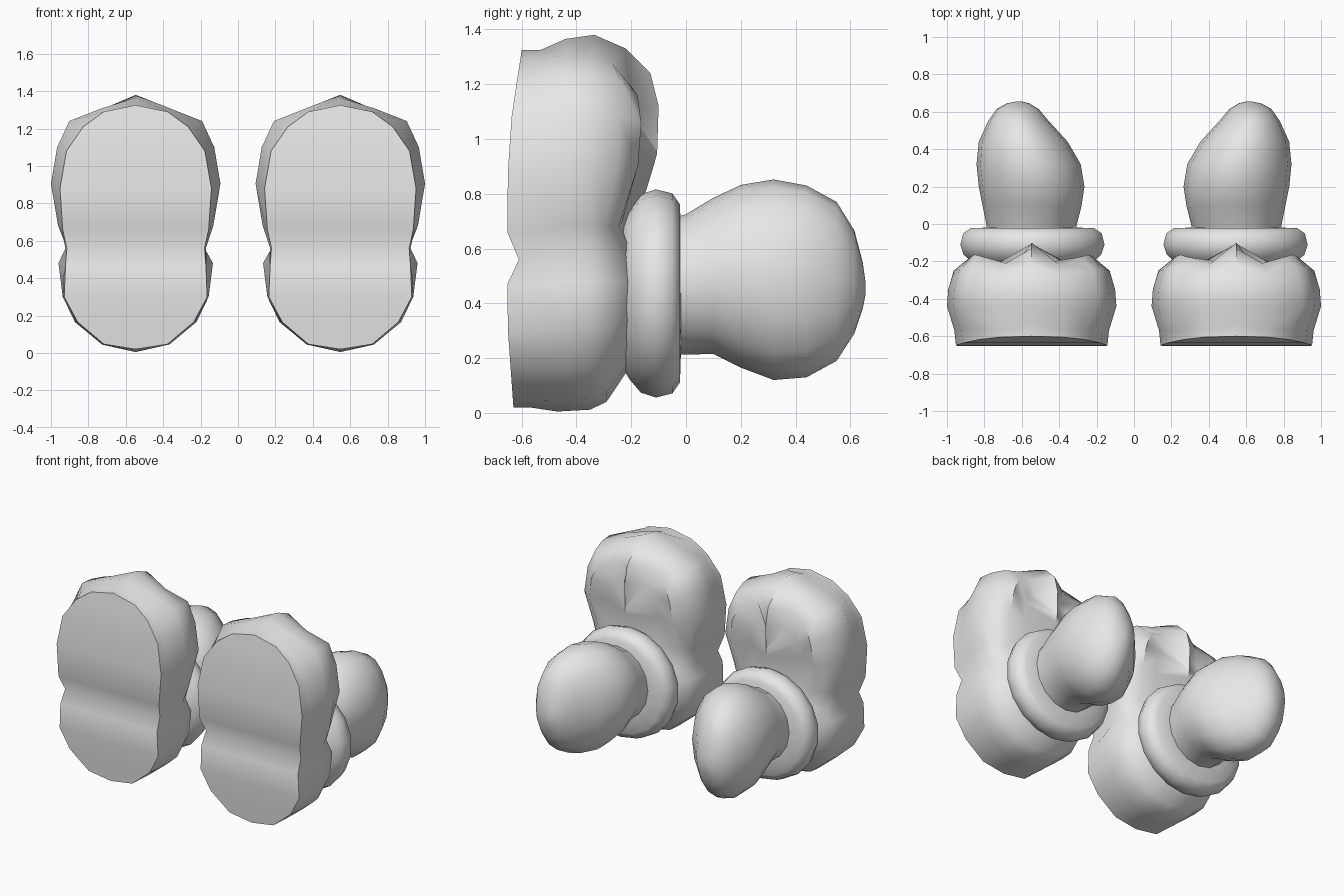
import bpy, bmesh, math

if "Cube" in bpy.data.objects:
    bpy.data.objects.remove(bpy.data.objects["Cube"])

grey = bpy.data.materials.new("plain grey")
grey.diffuse_color = (0.8, 0.8, 0.8, 1)
grey.use_nodes = True
grey.node_tree.nodes["Principled BSDF"].inputs["Base Color"].default_value = grey.diffuse_color
CX = 0.547  # sideways offset of each leg


def lerp(table, v):
    """Piecewise linear lookup in a list of (key, value) pairs."""
    if v <= table[0][0]:
        return table[0][1]
    for (a, p), (b, q) in zip(table, table[1:]):
        if v <= b:
            return p + (q - p) * (v - a) / (b - a)
    return table[-1][1]


def finish(bm, name, angle):
    """Clean the mesh, then make the right part and its mirrored left twin."""
    bmesh.ops.remove_doubles(bm, verts=bm.verts, dist=0.002)
    bmesh.ops.recalc_face_normals(bm, faces=bm.faces)
    for side, sx in (("right", 1), ("left", -1)):
        part = bm.copy()
        for v in part.verts:
            v.co.x *= sx
        if sx < 0:
            bmesh.ops.reverse_faces(part, faces=part.faces)
        me = bpy.data.meshes.new(side + "_" + name)
        part.to_mesh(me)
        part.free()
        me.materials.append(grey)
        ob = bpy.data.objects.new(side + "_" + name, me)
        bpy.context.collection.objects.link(ob)
        bpy.ops.object.select_all(action="DESELECT")
        ob.select_set(True)
        bpy.context.view_layer.objects.active = ob
        bpy.ops.object.shade_smooth_by_angle(angle=math.radians(angle))
    bm.free()


def bridge(bm, a, b):
    n = len(a)
    for i in range(n):
        j = (i + 1) % n
        bm.faces.new((a[i], a[j], b[j], b[i]))


# --- boot: half outlines (x, z) from toe top to heel bottom ---
SOLE = [(0, 1.325), (.17, 1.29), (.28, 1.21), (.37, 1.08), (.405, .88), (.39, .66),
        (.368, .56), (.375, .47), (.382, .30), (.31, .165), (.17, .047), (0, .02)]
WIDE = [(0, 1.38), (.19, 1.305), (.355, 1.24), (.42, 1.10), (.453, .905), (.415, .68),
        (.368, .56), (.413, .48), (.39, .30), (.325, .165), (.18, .045), (0, .005)]
SOLE_Y = [(.02, -.63), (.3, -.65), (.47, -.652), (.56, -.61), (.66, -.652), (.9, -.65),
          (1.1, -.635), (1.32, -.60)]
SHOULDER_Y = [(.05, -.29), (.4, -.27), (.68, -.30), (.9, -.25), (1.2, -.24)]
BUMP_Y = [(.13, -.23), (.45, -.2), (.58, -.22), (.68, -.245), (.9, -.175), (1.1, -.16), (1.17, -.18)]
VALLEY_Y = [(.3, -.15), (.6, -.19), (.7, -.25), (.9, -.21), (1.1, -.205)]
RIDGE_Y = [(.45, -.12), (.6, -.17), (.7, -.19), (.8, -.145), (.95, -.105)]
TOE_RIDGE = {3: (1.38, -.335), 4: (1.33, -.22), 5: (1.24, -.13), 6: (1.12, -.10), 7: (.96, -.105)}


def shrink(p, s):
    t = min(max(p[1], .45), .95)
    return p[0] * s, t + (p[1] - t) * s


def boot_point(ring, i):
    if i == 0 and ring in TOE_RIDGE:
        z, y = TOE_RIDGE[ring]
        return 0, y, z
    if ring < 2:
        x, z = SOLE[i]
        return x * (1 + .02 * ring), lerp(SOLE_Y, z) if ring == 0 else (-.53 if i == 0 else -.57), z
    x, z = shrink(WIDE[i], {2: 1, 3: .985, 4: .92, 5: .72, 6: .42, 7: 0}[ring])
    if ring == 2:
        if i == 0:
            z = 1.365
        return x, -.44 if i < 11 else -.47, z
    if ring == 3:
        return x, -.35, z
    y = lerp({4: SHOULDER_Y, 5: BUMP_Y, 6: VALLEY_Y, 7: RIDGE_Y}[ring], z)
    if i == 1 and ring in (4, 5):  # groove beside the toe ridge
        y -= .03
    return x, y, z


bm = bmesh.new()
rings = []
for r in range(8):
    pts = [boot_point(r, i) for i in range(12)]
    pts += [(-x, y, z) for x, y, z in pts[-2:0:-1]]
    rings.append([bm.verts.new((CX + x, y, z)) for x, y, z in pts])
for a, b in zip(rings, rings[1:]):
    bridge(bm, a, b)
s = rings[0]
bm.faces.new((s[0], s[1], s[21]))  # sole, as strips from side to side
for i in range(1, 10):
    bm.faces.new((s[i], s[i + 1], s[21 - i], s[22 - i]))
bm.faces.new((s[10], s[11], s[12]))
finish(bm, "boot", 50)


def loft(sections, n):
    """Loft ellipses along y; each section is (y, x0, x1, z0, z1)."""
    bm = bmesh.new()
    out = []
    for y, x0, x1, z0, z1 in sections:
        out.append([bm.verts.new(((x0 + x1) / 2 + (x1 - x0) / 2 * math.sin(k * math.tau / n), y,
                                  (z0 + z1) / 2 + (z1 - z0) / 2 * math.cos(k * math.tau / n)))
                    for k in range(n)])
    for a, b in zip(out, out[1:]):
        bridge(bm, a, b)
    bm.faces.new(out[0])
    bm.faces.new(out[-1])
    return bm


# --- cuff: thick rounded ring with a flat back ---
CUFF = [(-.24, .26), (-.205, .315), (-.165, .362), (-.11, .38), (-.05, .365), (-.022, .325), (-.018, .2)]
finish(loft([(y, .543 - r * 1.03, .543 + r * 1.03, .436 - r, .436 + r) for y, r in CUFF], 18), "cuff", 50)

# --- leg: lopsided egg ---
LEG = [(-.05, .315, .785, .215, .71), (0, .305, .79, .213, .725), (.1, .28, .81, .215, .785),
       (.2, .265, .83, .165, .832), (.32, .285, .842, .12, .852), (.44, .355, .83, .13, .83),
       (.55, .455, .78, .19, .77), (.615, .51, .735, .29, .665), (.645, .56, .68, .38, .55),
       (.655, .60, .63, .43, .48)]
finish(loft(LEG, 16), "leg", 60)
